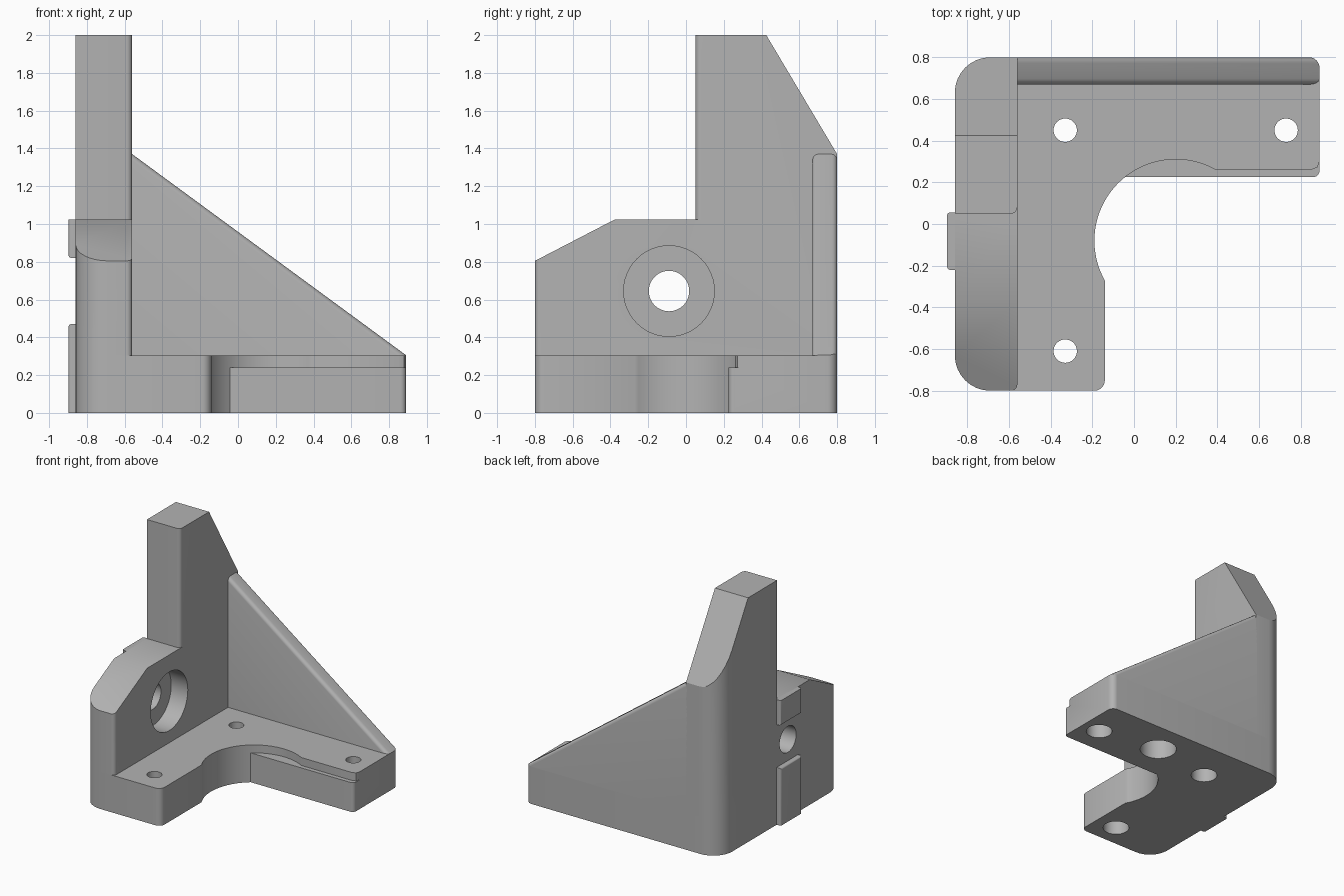
import bpy, bmesh
from math import cos, sin, radians, pi
from mathutils import Vector

if "Cube" in bpy.data.objects:
    bpy.data.objects.remove(bpy.data.objects["Cube"])

grey = bpy.data.materials.new("plain grey")
grey.use_nodes = True
grey.diffuse_color = (0.45, 0.45, 0.45, 1)
grey.node_tree.nodes["Principled BSDF"].inputs["Base Color"].default_value = (0.45, 0.45, 0.45, 1)

X0, X1, Y = -0.86, 0.89, 0.8       # outer footprint
WALL_X, TOP = -0.56, 0.305         # inner wall face, plate top


def rounded(corners, steps=8):
    """Polygon from (x, y) or (x, y, radius) corners, with filleted corners."""
    out = []
    for i, c in enumerate(corners):
        p = Vector(c[:2])
        if len(c) == 2:
            out.append(p)
            continue
        a = (Vector(corners[i - 1][:2]) - p).normalized()
        b = (Vector(corners[(i + 1) % len(corners)][:2]) - p).normalized()
        r = c[2]                   # corners are square
        for k in range(steps + 1):
            t = k / steps * pi / 2
            out.append(p + a * r * (1 - sin(t)) + b * r * (1 - cos(t)))
    return out


def arc(cx, cy, r, start, end, steps=24):
    angles = [radians(start + (end - start) * k / steps) for k in range(steps + 1)]
    return [(cx + r * cos(t), cy + r * sin(t)) for t in angles]


def prism(name, points, lo, hi, axis="z", bevel=None, width=0.02):
    """Extrude a polygon along an axis; bevel picks edges to round."""
    place = {"x": lambda u, v, w: (w, u, v),
             "y": lambda u, v, w: (u, w, v),
             "z": lambda u, v, w: (u, v, w)}[axis]
    bm = bmesh.new()
    face = bm.faces.new([bm.verts.new(place(p[0], p[1], lo)) for p in points])
    grown = bmesh.ops.extrude_face_region(bm, geom=[face])["geom"]
    move = Vector(place(0, 0, hi - lo))
    bmesh.ops.translate(bm, vec=move, verts=[g for g in grown if isinstance(g, bmesh.types.BMVert)])
    bmesh.ops.recalc_face_normals(bm, faces=bm.faces)
    if bevel:
        edges = [e for e in bm.edges if bevel(e.verts[0].co, e.verts[1].co)]
        bmesh.ops.bevel(bm, geom=edges, offset=width, segments=5, profile=0.5, affect="EDGES")
    mesh = bpy.data.meshes.new(name)
    bm.to_mesh(mesh)
    bm.free()
    mesh.materials.append(grey)
    obj = bpy.data.objects.new(name, mesh)
    bpy.context.collection.objects.link(obj)
    return obj


def cylinder(u, v, r, lo, hi, axis="z"):
    return prism("cutter", arc(u, v, r, 0, 360, 48)[:-1], lo, hi, axis)


def combine(obj, other, operation="DIFFERENCE"):
    mod = obj.modifiers.new("cut", "BOOLEAN")
    mod.operation, mod.solver, mod.object = operation, "EXACT", other
    bpy.context.view_layer.objects.active = obj
    bpy.ops.object.modifier_apply(modifier=mod.name)
    bpy.data.objects.remove(other)


# L-shaped base plate with a round inner corner
CX, CY, R = 0.2, -0.08, 0.39
base = prism("base_plate", rounded(
    [(X0, -Y, 0.17), (-0.14, -Y, 0.05)]
    + arc(CX, CY, R, 209.3, 128.5)
    + [(X1, 0.225, 0.03), (X1, Y, 0.05), (X0, Y, 0.17)]), 0, TOP)

# step along the top of the rear arm
combine(base, prism("cutter",
    arc(CX, CY, R, 128.5, 60.7)
    + [(0.85, 0.26), (0.88, 0.272), (X1, 0.3), (1, 0.3), (1, 0.1), (-0.04, 0.1)], 0.24, 0.5))

# screw holes with wide bores below, and a blind pocket underneath
for x, y in ((-0.33, 0.45), (0.73, 0.45), (-0.33, -0.61)):
    combine(base, cylinder(x, y, 0.056, -0.1, 0.5))
    combine(base, cylinder(x, y, 0.1, -0.1, 0.15))
combine(base, cylinder(0.2, 0.53, 0.14, -0.1, 0.2))

# upright side wall with tall post
wall = prism("side_wall", rounded(
    [(X0, -Y, 0.17), (WALL_X, -Y, 0.03), (WALL_X, Y), (X0, Y, 0.17)]), TOP, 2.2)
combine(wall, prism("cutter",
    [(-0.9, 0.2), (-0.9, 0.753), (-0.375, 1.025), (0.05, 1.025),
     (0.05, 2), (0.425, 2), (0.9, 1.202), (0.9, 0.2)], -1, -0.4, "x"), "INTERSECT")
combine(wall, prism("cutter",
    arc(WALL_X - 0.03, 0.08, 0.03, -90, 0, 6)
    + [(-0.5, 0.08), (-0.5, 0), (WALL_X - 0.03, 0)], 1.025, 2.1))

# counterbored hole through the wall
combine(wall, cylinder(-0.09, 0.645, 0.107, -1, -0.4, "x"))
combine(wall, cylinder(-0.09, 0.645, 0.24, WALL_X - 0.15, -0.4, "x"))

# triangular rear gusset with rounded sloping edges
gusset = prism("rear_gusset",
    [(-0.57, 0.1), (1.1, 0.1), (1.1, 0.151), (-0.57, 1.377)], 0.67, Y, "y",
    lambda a, b: abs(a.x - b.x) > 0.1 and abs(a.z - b.z) > 0.1, 0.028)
combine(gusset, prism("cutter", rounded(
    [(-0.6, 0.67), (X1, 0.67, 0.03), (X1, Y, 0.05), (-0.6, Y)]), TOP, 1.6), "INTERSECT")

# locating tabs on the outer face
tabs = []
for name, lo, hi, flat in (("lower_tab", 0, 0.47, 0), ("upper_tab", 0.82, 1.025, 1.025)):
    tabs.append(prism(name, [(-0.22, lo), (0.055, lo), (0.055, hi), (-0.22, hi)], -0.897, -0.85, "x",
        lambda a, b: max(a.x, b.x) < -0.88 and abs(a.z - flat) + abs(b.z - flat) > 0.01, 0.015))

# smooth fillets, crisp edges
for obj in [base, wall, gusset] + tabs:
    bpy.ops.object.select_all(action="DESELECT")
    obj.select_set(True)
    bpy.context.view_layer.objects.active = obj
    bpy.ops.object.shade_smooth_by_angle(angle=radians(30))
